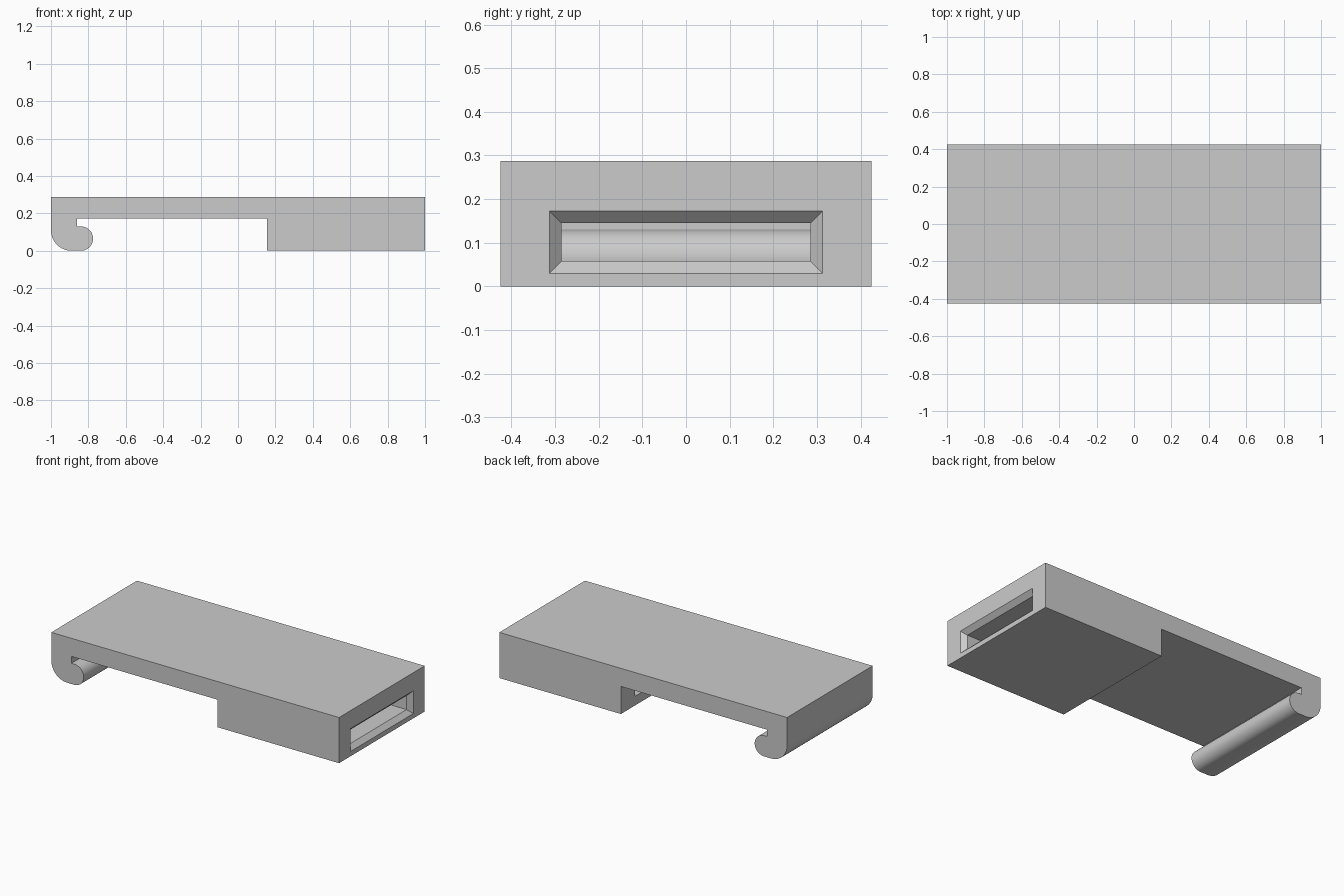
import bpy
import bmesh
from math import sin, cos, radians

cube = bpy.data.objects.get("Cube")
if cube:
    bpy.data.objects.remove(cube, do_unlink=True)

HALF_W = 0.425
TOP, UNDER = 0.287, 0.173
STEP_X = 0.155

# Plain grey plastic
grey = bpy.data.materials.new("plain grey")
colour = (0.6, 0.6, 0.6, 1)
grey.diffuse_color = colour
grey.use_nodes = True
grey.node_tree.nodes["Principled BSDF"].inputs["Base Color"].default_value = colour


def make_object(name, bm):
    bmesh.ops.recalc_face_normals(bm, faces=bm.faces)
    mesh = bpy.data.meshes.new(name)
    bm.to_mesh(mesh)
    bm.free()
    mesh.materials.append(grey)
    obj = bpy.data.objects.new(name, mesh)
    bpy.context.collection.objects.link(obj)
    return obj


def arc(cx, cz, r, start, end, steps):
    angles = [radians(start + (end - start) * i / steps) for i in range(steps + 1)]
    return [(cx + r * cos(a), cz + r * sin(a)) for a in angles]


# Clip body: side profile with rounded hook, extruded across the width
tip_r, heel_r = 0.065, 0.11
profile = [(1, 0), (1, TOP), (-1, TOP)]
profile += arc(-1 + heel_r, heel_r, heel_r, 180, 270, 16)
profile += arc(-0.84, tip_r, tip_r, -90, 90, 28)
profile += [(-0.86, 2 * tip_r), (-0.86, UNDER), (STEP_X, UNDER), (STEP_X, 0)]

bm = bmesh.new()
side = bm.faces.new([bm.verts.new((x, -HALF_W, z)) for x, z in profile])
extruded = bmesh.ops.extrude_face_region(bm, geom=[side])["geom"]
verts = [v for v in extruded if isinstance(v, bmesh.types.BMVert)]
bmesh.ops.translate(bm, verts=verts, vec=(0, 2 * HALF_W, 0))
body = make_object("clip_body", bm)

# Slot cutter: straight tunnel that flares out at the end face
bm = bmesh.new()
rings = []
for x, grow in ((STEP_X - 0.05, 0), (0.972, 0), (1.02, 0.048)):
    w, low, high = 0.285 + grow, 0.058 - grow, 0.145 + grow
    corners = ((-w, low), (w, low), (w, high), (-w, high))
    rings.append([bm.verts.new((x, y, z)) for y, z in corners])
for a, b in zip(rings, rings[1:]):
    for i in range(4):
        j = (i + 1) % 4
        bm.faces.new((a[i], a[j], b[j], b[i]))
bm.faces.new(rings[0])
bm.faces.new(rings[-1])
cutter = make_object("slot_cutter", bm)
cutter.hide_render = True

# Cut the slot and drop the cutter
cut = body.modifiers.new("slot", "BOOLEAN")
cut.operation = "DIFFERENCE"
cut.solver = "EXACT"
cut.object = cutter
bpy.ops.object.select_all(action="DESELECT")
body.select_set(True)
bpy.context.view_layer.objects.active = body
bpy.ops.object.modifier_apply(modifier=cut.name)
bpy.data.objects.remove(cutter, do_unlink=True)

# Smooth hook, sharp corners
bpy.ops.object.shade_smooth_by_angle(angle=radians(30))
